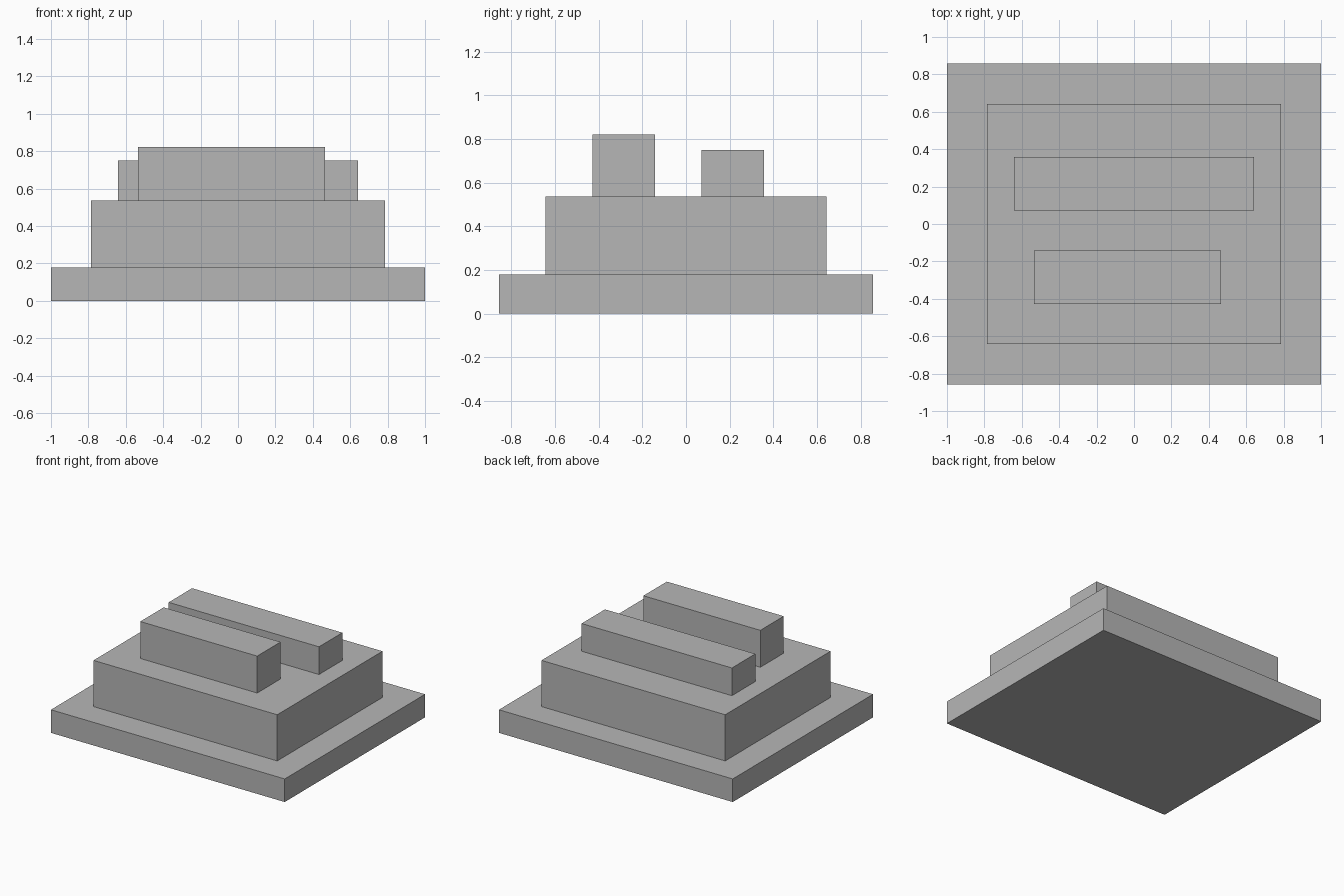
import bpy

if "Cube" in bpy.data.objects:
    bpy.data.objects.remove(bpy.data.objects["Cube"])

# Single flat grey
grey = bpy.data.materials.new("plain_grey")
grey.diffuse_color = (0.47, 0.47, 0.47, 1.0)
grey.use_nodes = True
grey.node_tree.nodes["Principled BSDF"].inputs["Base Color"].default_value = grey.diffuse_color

U = 1 / 14  # model grid unit


def block(name, x, y, z):
    """Box spanning the given (min, max) ranges, in grid units."""
    spans = (x, y, z)
    bpy.ops.mesh.primitive_cube_add(size=1)
    ob = bpy.context.object
    ob.name = name
    ob.location = [(a + b) / 2 * U for a, b in spans]
    ob.scale = [(b - a) * U for a, b in spans]
    bpy.ops.object.transform_apply(location=False, rotation=False, scale=True)
    ob.data.materials.append(grey)
    return ob


# Stepped plinth
block("base_slab", (-14, 14), (-12, 12), (0, 2.5))
block("middle_tier", (-11, 11), (-9, 9), (2.5, 7.5))

# Two bars on the top
block("front_bar", (-7.5, 6.5), (-6, -2), (7.5, 11.5))
block("back_bar", (-9, 9), (1, 5), (7.5, 10.5))
